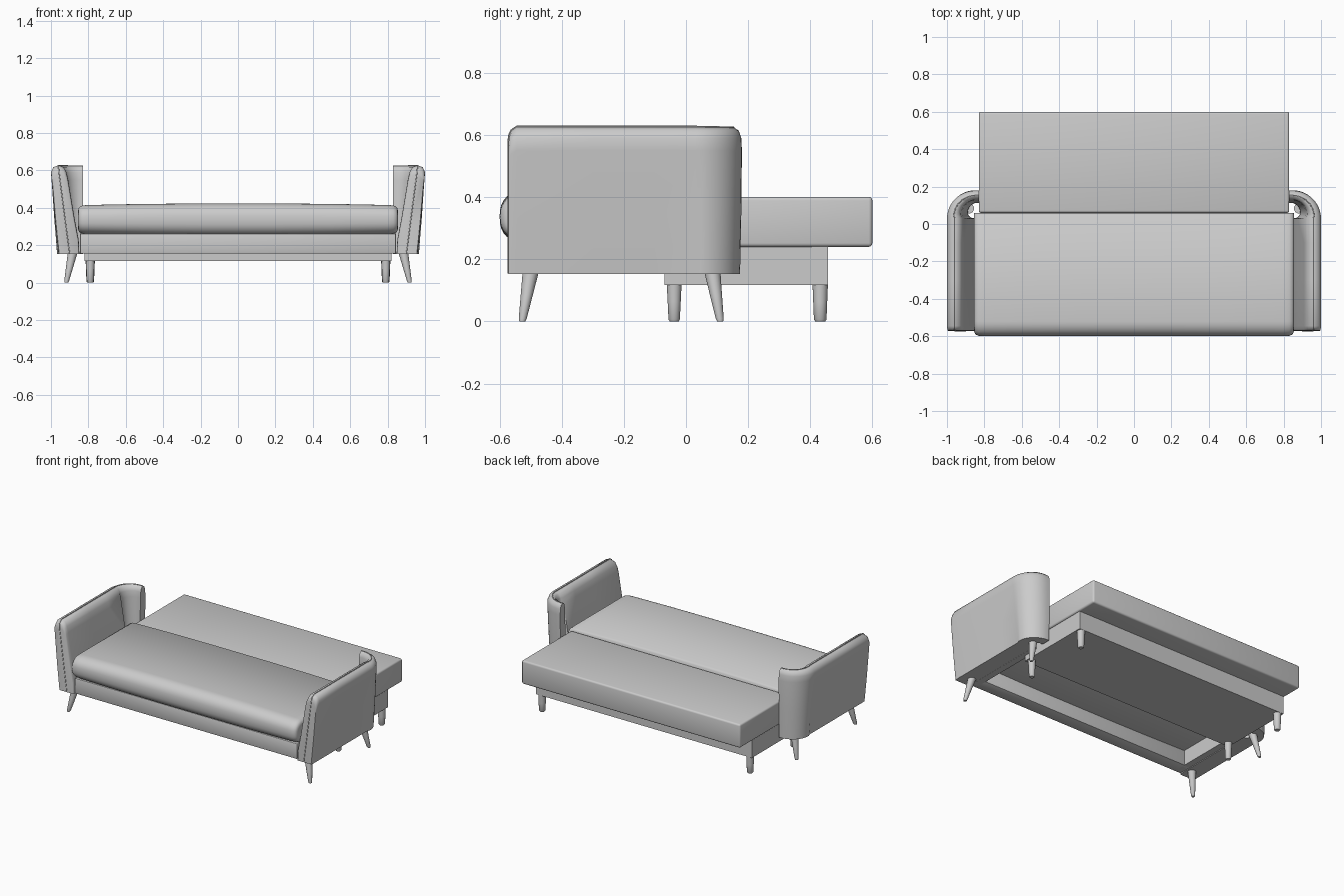
import bpy, bmesh, math
from mathutils import Vector

if "Cube" in bpy.data.objects:
    bpy.data.objects.remove(bpy.data.objects["Cube"])


def finish(name, bm, angle=35):
    bmesh.ops.recalc_face_normals(bm, faces=bm.faces)
    me = bpy.data.meshes.new(name)
    bm.to_mesh(me)
    bm.free()
    ob = bpy.data.objects.new(name, me)
    bpy.context.collection.objects.link(ob)
    bpy.ops.object.select_all(action='DESELECT')
    ob.select_set(True)
    bpy.context.view_layer.objects.active = ob
    bpy.ops.object.shade_smooth_by_angle(angle=math.radians(angle))
    return ob


def box(name, lo, hi, bevel=0.0, segs=3):
    bm = bmesh.new()
    bmesh.ops.create_cube(bm, size=1)
    for v in bm.verts:
        v.co = [lo[i] + (v.co[i] + 0.5) * (hi[i] - lo[i]) for i in range(3)]
    if bevel:
        bmesh.ops.bevel(bm, geom=bm.edges[:], offset=bevel, segments=segs,
                        profile=0.5, affect='EDGES')
    return finish(name, bm)


def loft(name, rings, angle=35):
    bm = bmesh.new()
    vs = [[bm.verts.new(p) for p in r] for r in rings]
    n = len(vs[0])
    for a, b in zip(vs, vs[1:]):
        for i in range(n):
            j = (i + 1) % n
            bm.faces.new((a[i], a[j], b[j], b[i]))
    bm.faces.new(vs[0])
    bm.faces.new(vs[-1][::-1])
    return finish(name, bm, angle)


def leg(name, top, foot, r_top, r_foot):
    top, foot = Vector(top), Vector(foot)
    rings = []
    for t, k in ((0, 1), (0.5, 1), (0.95, 1), (1, 0.8)):
        c, r = top.lerp(foot, t), (r_top + (r_foot - r_top) * t) * k
        rings.append([(c.x + r * math.cos(a * math.tau / 20),
                       c.y + r * math.sin(a * math.tau / 20), c.z) for a in range(20)])
    return loft(name, rings)


# Wraparound arms: section (inward offset, z) swept along the side and round the back corner
SIDE = [(.04, .153), (.02, .35), (.003, .55), (0, .59), (.012, .617), (.04, .627),
        (.068, .617), (.083, .59), (.092, .55), (.125, .35), (.148, .23), (.152, .153)]
BACK = [(.006, .153), (.002, .35), (0, .55), (.002, .59), (.01, .614), (.026, .624),
        (.042, .617), (.05, .59), (.052, .55), (.06, .35), (.066, .23), (.068, .153)]

stations = [(1.0, y, 0, 0, s) for y, s in
            ((-.572, .90), (-.569, .945), (-.562, .975), (-.545, 1), (-.3, 1), (-.1, 1), (.03, 1))]
for i in range(1, 13):
    a = i / 12 * math.pi / 2
    stations.append((.85 + .15 * math.cos(a), .03 + .15 * math.sin(a), a, i / 12, 1))
stations.append((.83, .18, math.pi / 2, 1, 1))

for side, label in ((1, "right"), (-1, "left")):
    rings, seam = [], []
    for x, y, a, t, s in stations:
        t = t ** 0.6
        ring = []
        for (d0, z0), (d1, z1) in zip(SIDE, BACK):
            d, z = d0 + (d1 - d0) * t, z0 + (z1 - z0) * t
            d, z = .08 + (d - .08) * s, .153 + (z - .153) * s
            ring.append((side * (x - d * math.cos(a)), y - d * math.sin(a), z))
        rings.append(ring)
        seam.append(ring[5])
    loft("arm_" + label, rings, 50)

    # Piping seam up the arm front and along the top
    cu = bpy.data.curves.new("arm_piping_" + label, 'CURVE')
    cu.dimensions = '3D'
    cu.bevel_depth = .003
    cu.bevel_resolution = 1
    pts = [(side * .90, -.572, .155), (side * .935, -.572, .42)] + seam
    sp = cu.splines.new('POLY')
    sp.points.add(len(pts) - 1)
    for p, c in zip(sp.points, pts):
        p.co = (*c, 1)
    bpy.context.collection.objects.link(bpy.data.objects.new("arm_piping_" + label, cu))

    # Splayed legs under the arm
    leg("front_leg_" + label, (side * .882, -.498, .17), (side * .918, -.527, 0), .027, .012)
    leg("rear_leg_" + label, (side * .882, .083, .17), (side * .918, .11, 0), .027, .012)

    # Straight legs and corner post of the pull-out box
    leg("box_front_leg_" + label, (side * .79, -.038, .125), (side * .79, -.038, 0), .024, .018)
    leg("box_rear_leg_" + label, (side * .79, .432, .125), (side * .79, .432, 0), .025, .02)
    box("box_side_" + label, (side * .80, -.05, .117), (side * .82, .41, .24))
    box("seat_side_rail_" + label, (side * .80, -.54, .155), (side * .845, .04, .27))

# Plump seat cushion: rounded front profile lofted across the width
rings = []
xs = [(.855, .032), (.853, .018), (.845, .008), (.83, .002), (.80, 0), (.5, -.006), (.2, -.008)]
for x, inset in [(-x, i) for x, i in xs] + xs[::-1]:
    h, zc = .078 - inset, .337
    ring = []
    for i in range(17):
        a = math.pi / 2 + math.pi * i / 16
        c, s = math.cos(a), math.sin(a)
        ring.append((x, -.52 + max(-.08, -.08 + inset) * -1 * c if inset > 0 else -.52 + .08 * c,
                     zc + h * math.copysign(abs(s) ** .8, s)))
    ring += [(x, .045, zc - h), (x, .058, zc - h + .012), (x, .058, zc + h - .012), (x, .045, zc + h)]
    rings.append(ring)
loft("seat_cushion", rings, 60)

# Seat frame
box("seat_front_rail", (-.845, -.565, .155), (.845, -.47, .262), .006, 2)
box("seat_rear_rail", (-.82, -.12, .20), (.82, -.08, .265))

# Folded-down backrest
box("folded_backrest", (-.83, .06, .24), (.83, .60, .401), .012, 3)

# Pull-out storage box
box("box_floor", (-.82, -.05, .117), (.82, .42, .13))
box("box_front_board", (-.82, -.07, .117), (.82, -.05, .155))
box("box_rear_board", (-.82, .405, .117), (.82, .457, .242))
